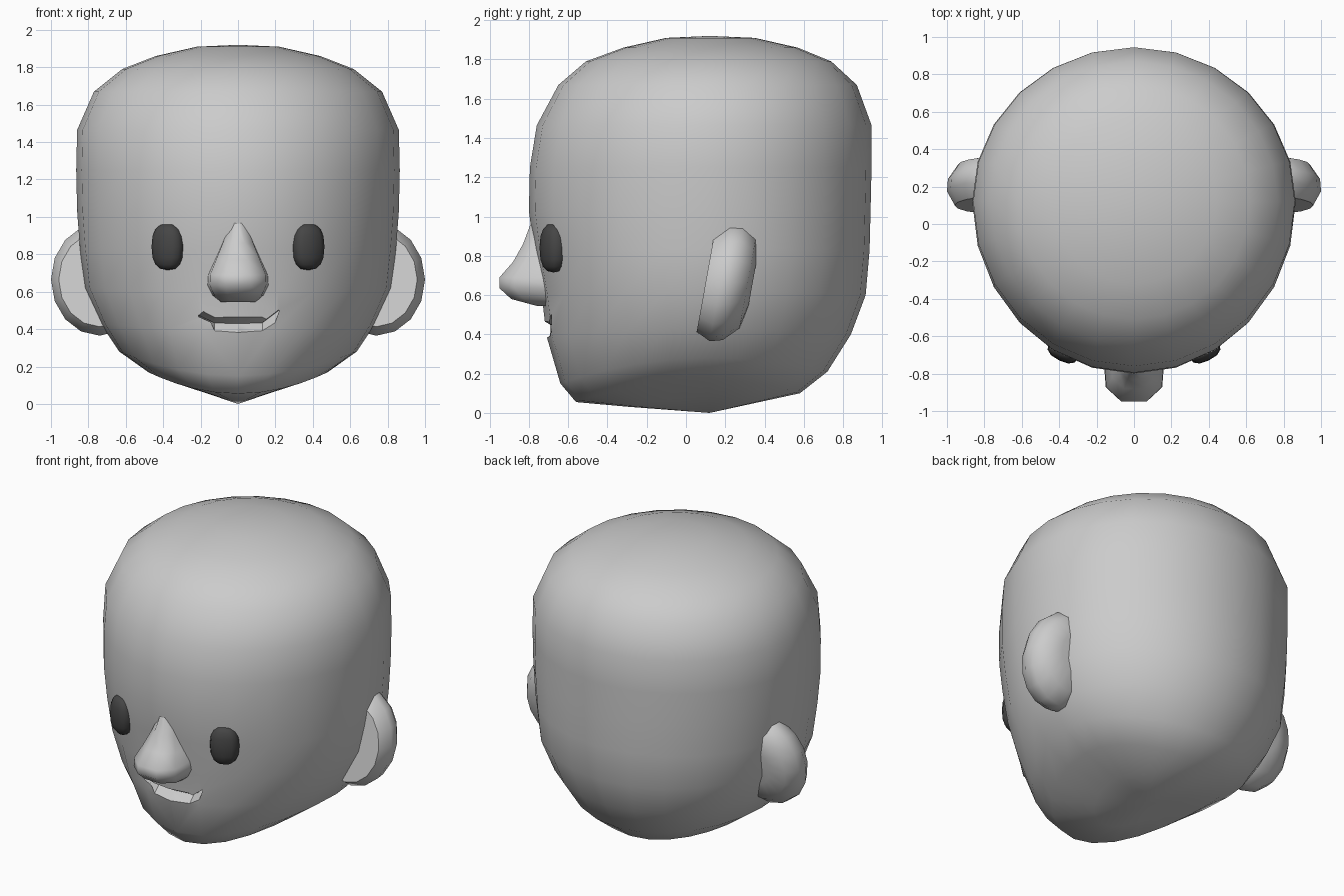
import bpy, bmesh
from math import sin, cos, pi, radians
from mathutils import Vector, Matrix

if "Cube" in bpy.data.objects:
    bpy.data.objects.remove(bpy.data.objects["Cube"])


def finish(bm, name, angle=50):
    """Turn a bmesh into a smooth-shaded object."""
    bmesh.ops.recalc_face_normals(bm, faces=bm.faces)
    me = bpy.data.meshes.new(name)
    bm.to_mesh(me)
    bm.free()
    ob = bpy.data.objects.new(name, me)
    bpy.context.collection.objects.link(ob)
    smooth(ob, angle)
    return ob


def smooth(ob, angle):
    bpy.ops.object.select_all(action='DESELECT')
    ob.select_set(True)
    bpy.context.view_layer.objects.active = ob
    bpy.ops.object.shade_smooth_by_angle(angle=radians(angle))


def loft(rings, start=None, end=None):
    """Skin closed rings; ends become fans to a pole, or flat caps."""
    bm = bmesh.new()
    vs = [[bm.verts.new(p) for p in r] for r in rings]
    n = len(vs[0])
    for a, b in zip(vs, vs[1:]):
        for i in range(n):
            j = (i + 1) % n
            bm.faces.new((a[i], a[j], b[j], b[i]))
    for ring, pole in ((vs[0], start), (vs[-1], end)):
        if pole is None:
            bm.faces.new(ring)
        else:
            p = bm.verts.new(pole)
            for i in range(n):
                bm.faces.new((ring[i], ring[(i + 1) % n], p))
    return bm


# head: each ring is front (y, z), side (x, z), back (y, z)
RINGS = [
    (-.10, 1.91, .22, 1.91, .35, 1.91),
    (-.32, 1.86, .44, 1.86, .57, 1.86),
    (-.51, 1.79, .62, 1.79, .74, 1.79),
    (-.65, 1.67, .77, 1.67, .87, 1.67),
    (-.76, 1.465, .86, 1.465, .945, 1.465),
    (-.795, 1.25, .865, 1.25, .945, 1.25),
    (-.80, 1.03, .86, 1.03, .94, 1.03),
    (-.775, .83, .845, .83, .935, .83),
    (-.735, .60, .82, .62, .915, .60),
    (-.71, .39, .735, .43, .84, .40),
    (-.64, .15, .635, .28, .72, .21),
    (-.56, .055, .48, .17, .58, .10),
    (-.28, .03, .24, .085, .35, .05),
]
CY = .12


def head_ring(fy, fz, sx, sz, by, bz, n=24):
    pts = []
    for i in range(n):
        s, c = sin(2 * pi * i / n), cos(2 * pi * i / n)
        y, z = (by, bz) if c > 0 else (fy, fz)
        pts.append((sx * s, CY + (y - CY) * abs(c), sz * s * s + z * c * c))
    return pts


head = finish(loft([head_ring(*r) for r in RINGS], (0, CY, 1.92), (0, CY, 0)), "head")

# mouth: wedge cut out of the head, sections are x, upper lip z, lower lip z
sections = []
for x, zu, zl in ((-.21, .474, .466), (-.125, .463, .383), (0, .46, .38),
                  (.13, .464, .383), (.22, .504, .496)):
    ys = -.71 + .6 * x * x
    za = zl + .62 * (zu - zl)
    depth, k = .055, 4
    sections.append([(x, ys + depth, za),
                     (x, ys + depth - k * depth, za + k * (zu - za)),
                     (x, ys + depth - k * depth, za + k * (zl - za))])
cutter = finish(loft(sections), "mouth_cutter")
cutter.hide_render = True
mod = head.modifiers.new("mouth", 'BOOLEAN')
mod.object, mod.operation, mod.solver = cutter, 'DIFFERENCE', 'EXACT'
bpy.context.view_layer.objects.active = head
bpy.ops.object.modifier_apply(modifier=mod.name)
bpy.data.objects.remove(cutter)
smooth(head, 50)

# nose: stacked half-hexagon sections of z, half width, front y
nose = []
for z, w, f in ((.98, .04, -.785), (.86, .09, -.83), (.77, .13, -.88), (.69, .165, -.95),
                (.635, .168, -.95), (.58, .14, -.89), (.545, .10, -.76)):
    b = -.64
    m = b + (f - b) * .75
    nose.append([(-w, b, z), (-w * .9, m, z), (-w * .4, f, z),
                 (w * .4, f, z), (w * .9, m, z), (w, b, z)])
finish(loft(nose), "nose", 65)

dark = bpy.data.materials.new("dark")
dark.diffuse_color = (.06, .06, .06, 1)
dark.use_nodes = True
dark.node_tree.nodes["Principled BSDF"].inputs["Base Color"].default_value = dark.diffuse_color

for side, s in (("right", 1), ("left", -1)):
    # eyes: boxy flattened spheres following the face
    bm = bmesh.new()
    bmesh.ops.create_uvsphere(bm, u_segments=12, v_segments=8, radius=1)
    for v in bm.verts:
        v.co = Vector([abs(c) ** .8 * (1 if c > 0 else -1) if abs(c) > 1e-5 else 0 for c in v.co])
    m = Matrix.Translation((.375 * s, -.675, .84)) @ Matrix.Rotation(radians(26 * s), 4, 'Z')
    bm.transform(m @ Matrix.Diagonal((.09, .06, .125, 1)))
    eye = finish(bm, side + "_eye", 60)
    eye.data.materials.append(dark)

    # ears: tilted discs, flat in front and domed behind (scale, y)
    ear = []
    for k, y in ((.84, .10), (1, .175), (.98, .24), (.78, .315), (.4, .34)):
        ring = []
        for i in range(16):
            a = 2 * pi * i / 16
            dz = .3 * k * sin(a)
            ring.append((s * (.74 + .26 * k * cos(a)), y + .18 * dz, .665 + dz))
        ear.append(ring)
    finish(loft(ear), side + "_ear", 45)
